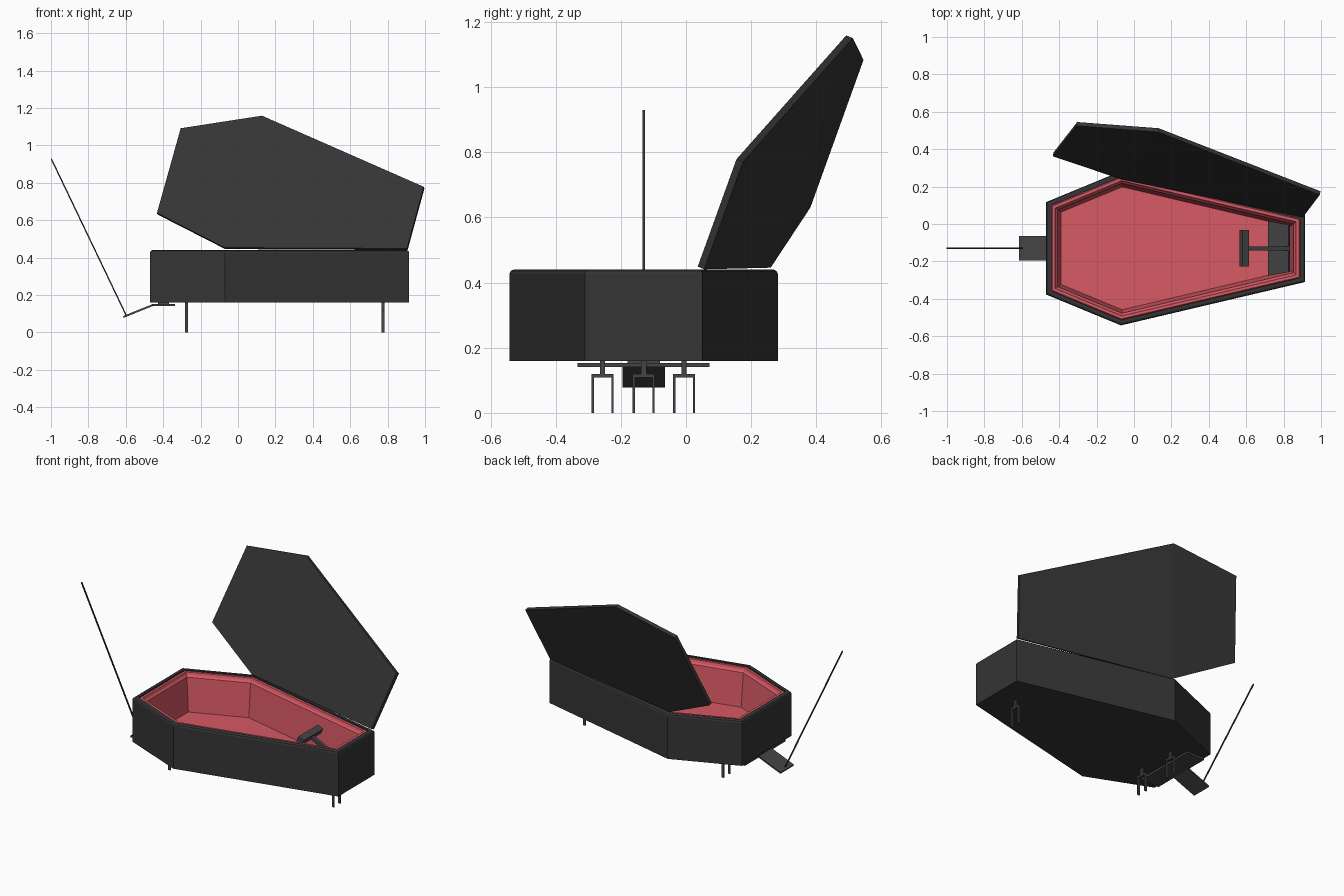
import bpy, bmesh
from math import atan2, hypot
from mathutils import Vector

if "Cube" in bpy.data.objects:
    bpy.data.objects.remove(bpy.data.objects["Cube"])

CY = -0.13  # long axis of the coffin


def material(name, rgb):
    m = bpy.data.materials.new(name)
    m.diffuse_color = (*rgb, 1)
    m.use_nodes = True
    m.node_tree.nodes["Principled BSDF"].inputs["Base Color"].default_value = m.diffuse_color
    return m


BLACK = material("black_paint", (0.035, 0.035, 0.035))
METAL = material("dark_metal", (0.06, 0.06, 0.06))
RED = material("red_lining", (0.68, 0.1, 0.13))


def finish(name, bm, mat, recalc=True):
    if recalc:
        bmesh.ops.recalc_face_normals(bm, faces=bm.faces)
    me = bpy.data.meshes.new(name)
    bm.to_mesh(me)
    bm.free()
    me.materials.append(mat)
    ob = bpy.data.objects.new(name, me)
    bpy.context.collection.objects.link(ob)
    return ob


def box(name, loc, size, mat=METAL, rot_y=0.0):
    bm = bmesh.new()
    bmesh.ops.create_cube(bm, size=1)
    bmesh.ops.scale(bm, vec=size, verts=bm.verts)
    ob = finish(name, bm, mat)
    ob.location = loc
    ob.rotation_euler.y = rot_y
    return ob


def bar(name, p, q, width, thick, y=CY, mat=METAL):
    """Box running from p to q, both given as (x, z)."""
    dx, dz = q[0] - p[0], q[1] - p[1]
    mid = ((p[0] + q[0]) / 2, y, (p[1] + q[1]) / 2)
    return box(name, mid, (hypot(dx, dz), width, thick), mat, -atan2(dz, dx))


# Six-sided outline, counter-clockwise, mirrored about the long axis
half = [(-0.47, -0.247), (-0.07, -0.412), (0.915, -0.18)]
OUTLINE = [Vector((x, CY + y)) for x, y in half] + \
          [Vector((x, CY - y)) for x, y in reversed(half)]


def inset(d):
    pts, n = [], len(OUTLINE)
    for i, p in enumerate(OUTLINE):
        a = (p - OUTLINE[i - 1]).normalized()
        b = (OUTLINE[(i + 1) % n] - p).normalized()
        na, nb = Vector((-a.y, a.x)), Vector((-b.y, b.x))
        m = (na + nb).normalized()
        pts.append(p + m * d / m.dot(na))
    return pts


def loft(name, rings, mat, cap_first=False, cap_last=False):
    bm = bmesh.new()
    loops = [[bm.verts.new((p.x, p.y, z)) for p in inset(d)] for d, z in rings]
    for r, s in zip(loops, loops[1:]):
        for i in range(6):
            j = (i + 1) % 6
            bm.faces.new((r[i], r[j], s[j], s[i]))
    if cap_first:
        bm.faces.new(loops[0][::-1])
    if cap_last:
        bm.faces.new(loops[-1])
    return finish(name, bm, mat, recalc=False)


# Body shell and red lining
loft("coffin_body", [(0, 0.16), (0, 0.428), (0.004, 0.436), (0.012, 0.44),
                     (0.028, 0.44), (0.028, 0.43)], BLACK, cap_first=True)
loft("coffin_lining", [(0.028, 0.43), (0.033, 0.435), (0.048, 0.435), (0.053, 0.42),
                       (0.062, 0.41), (0.08, 0.20)], RED, cap_last=True)

# Open lid, slightly folded across its widest line
lid_points = [(-0.07, 0.25, 0.45), (-0.432, 0.372, 0.635), (-0.305, 0.535, 1.088),
              (0.13, 0.502, 1.155), (0.995, 0.165, 0.775), (0.905, 0.046, 0.445)]
bm = bmesh.new()
v = [bm.verts.new(p) for p in lid_points]
bm.faces.new((v[0], v[1], v[2], v[3]))
bm.faces.new((v[0], v[3], v[4], v[5]))
lid = finish("coffin_lid", bm, BLACK)
sol = lid.modifiers.new("thickness", 'SOLIDIFY')
sol.thickness = 0.022
sol.offset = 0

# Steering handle and dashboard at the foot end
bar("dashboard", (0.72, 0.205), (0.83, 0.28), 0.33, 0.012)
bar("steering_column", (0.6, 0.385), (0.83, 0.275), 0.022, 0.022)
bar("steering_handle", (0.572, 0.4), (0.608, 0.383), 0.195, 0.036)

# Rear plate, sloping flap and aerial
box("rear_plate", (-0.398, CY, 0.147), (0.125, 0.405, 0.013))
box("plate_mount", (-0.398, CY, 0.156), (0.06, 0.1, 0.012))
bar("rear_flap", (-0.455, 0.147), (-0.613, 0.083), 0.13, 0.01)
bar("aerial", (-0.597, 0.09), (-0.998, 0.928), 0.007, 0.007, mat=BLACK)


# Forked legs: two at the head, one at the foot
def fork(name, x, y):
    box(name + "_stem", (x, y, 0.139), (0.015, 0.016, 0.046))
    box(name + "_crossbar", (x, y, 0.114), (0.015, 0.068, 0.012))
    for side, s in (("left", -1), ("right", 1)):
        box(f"{name}_{side}_prong", (x, y + s * 0.0305, 0.058), (0.015, 0.007, 0.116))


fork("head_leg_front", -0.275, CY - 0.126)
fork("head_leg_back", -0.275, CY + 0.124)
fork("foot_leg", 0.775, CY)
